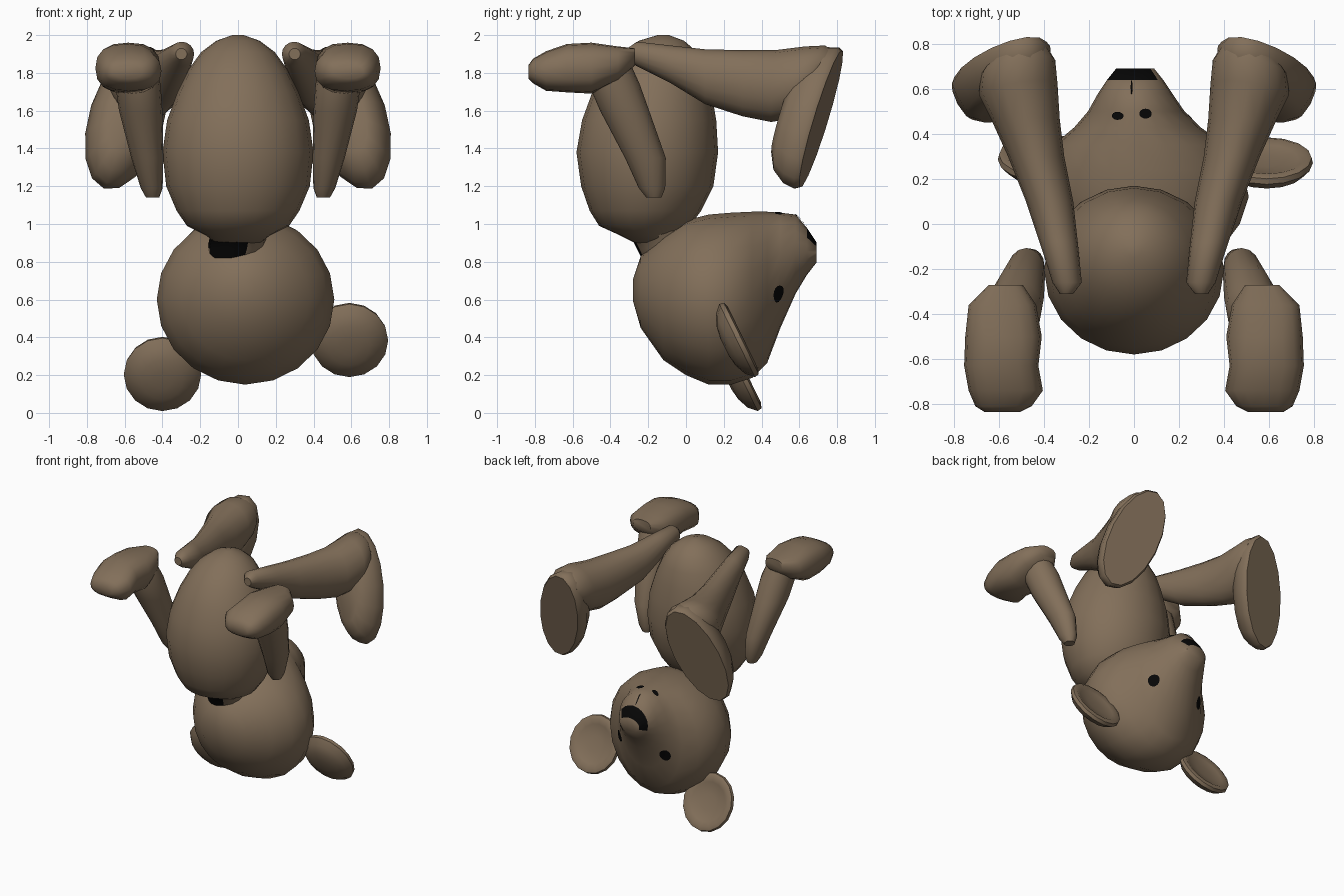
import bpy, bmesh, math
from mathutils import Vector, Matrix
from mathutils.bvhtree import BVHTree


def material(name, rgb):
    m = bpy.data.materials.new(name)
    m.diffuse_color = (*rgb, 1)
    return m


BROWN = material("brown_fur", (0.225, 0.16, 0.102))
BLACK = material("black_trim", (0.002, 0.002, 0.002))


def finish(name, bm, black_rule=None, mats=(BROWN, BLACK)):
    bmesh.ops.recalc_face_normals(bm, faces=bm.faces)
    me = bpy.data.meshes.new(name)
    for m in mats:
        me.materials.append(m)
    if black_rule:
        for f in bm.faces:
            f.material_index = int(black_rule(f.calc_center_median()))
    bm.to_mesh(me)
    bm.free()
    ob = bpy.data.objects.new(name, me)
    bpy.context.collection.objects.link(ob)
    bpy.context.view_layer.objects.active = ob
    ob.select_set(True)
    bpy.ops.object.shade_smooth_by_angle(angle=math.radians(50))
    ob.select_set(False)
    return ob


def loft(name, rings, axis="z", sides=16, matrix=None, black_rule=None, warp=None, power=2):
    """Skin (super)elliptical rings: (position on axis, centre a, centre b, half a, half b)."""
    bm = bmesh.new()
    loops = []
    for t, ca, cb, ha, hb in rings:
        loop = []
        for i in range(sides):
            q = 2 * math.pi * i / sides
            u, w = (math.copysign(abs(k) ** (2 / power), k) for k in (math.cos(q), math.sin(q)))
            a, b = ca + ha * u, cb + hb * w
            loop.append(bm.verts.new((a, b, t) if axis == "z" else (a, t, b)))
        loops.append(loop)
    for lo, hi in zip(loops, loops[1:]):
        for i in range(sides):
            j = (i + 1) % sides
            bm.faces.new((lo[i], lo[j], hi[j], hi[i]))
    bm.faces.new(loops[0])
    bm.faces.new(loops[-1])
    if warp:
        for v in bm.verts:
            warp(v.co)
    if matrix:
        bm.transform(matrix)
    return finish(name, bm, black_rule)


# Egg-shaped body
loft("body", [(0.9, 0, -0.17, 0.12, 0.1), (0.94, 0, -0.2, 0.17, 0.15), (0.99, 0, -0.22, 0.27, 0.24),
              (1.07, 0, -0.215, 0.325, 0.295), (1.2, 0, -0.205, 0.38, 0.35),
              (1.38, 0, -0.205, 0.4, 0.375), (1.55, 0, -0.195, 0.375, 0.355),
              (1.7, 0, -0.18, 0.32, 0.315), (1.82, 0, -0.16, 0.26, 0.265),
              (1.91, 0, -0.14, 0.195, 0.2), (1.97, 0, -0.13, 0.115, 0.12),
              (2.0, 0, -0.12, 0.03, 0.03)], sides=20)

# Neck with a dark patch at the nape
loft("neck", [(0.82, -0.02, -0.09, 0.14, 0.145), (0.87, -0.01, -0.1, 0.15, 0.16),
              (0.93, 0, -0.13, 0.15, 0.16), (1.0, 0, -0.19, 0.2, 0.2)],
     black_rule=lambda c: c.z < 0.925 and c.y < -0.14 and c.x < 0.05)

# Head tapering into a snout, with the slightly rolled nose on the upper part of the tip
HEAD = [(-0.28, 0.04, 0.65, 0.05, 0.06), (-0.24, 0.04, 0.64, 0.19, 0.19),
        (-0.12, 0.04, 0.61, 0.34, 0.33), (0.0, 0.04, 0.61, 0.43, 0.41),
        (0.12, 0.04, 0.6, 0.47, 0.45), (0.24, 0.035, 0.605, 0.45, 0.455),
        (0.35, 0.025, 0.625, 0.385, 0.44), (0.43, 0.015, 0.665, 0.28, 0.4),
        (0.5, 0.01, 0.755, 0.215, 0.305), (0.58, 0.005, 0.84, 0.165, 0.21),
        (0.64, 0.005, 0.855, 0.125, 0.125), (0.69, 0.005, 0.85, 0.085, 0.055)]
head = loft("head", HEAD, "y", 20,
            black_rule=lambda c: 0.645 < c.y < 0.685 and c.z > 0.865 + 0.3 * c.x)

# Eyes and mouth marks: thin plates laid on the head surface
bm = bmesh.new()
bm.from_mesh(head.data)
surface = BVHTree.FromBMesh(bm)
bm.free()


def plate(name, centre, half, ray):
    ray = Vector(ray)
    p = bmesh.new()
    bmesh.ops.create_circle(p, cap_ends=True, segments=14, radius=1)
    bmesh.ops.poke(p, faces=p.faces)
    for v in p.verts:
        a, b = centre[0] + half[0] * v.co.x, centre[1] + half[1] * v.co.y
        start = Vector((a, 2, b)) if ray.y else Vector((a, b, 2))
        hit, normal, _, _ = surface.ray_cast(start, ray)
        v.co = hit + normal * 0.006
    ob = finish(name, p, mats=(BLACK,))
    if sum((f.normal.dot(ray) for f in ob.data.polygons)) > 0:
        ob.data.flip_normals()


plate("eye_right", (0.225, 0.63), (0.033, 0.045), (0, -1, 0))
plate("eye_left", (-0.17, 0.59), (0.033, 0.045), (0, -1, 0))
plate("mouth_corner_right", (0.05, 0.49), (0.028, 0.022), (0, 0, -1))
plate("mouth_corner_left", (-0.07, 0.48), (0.025, 0.018), (0, 0, -1))
plate("mouth_line", (-0.01, 0.605), (0.004, 0.03), (0, 0, -1))


# Rounded disc ears leaning with the face, dished in front
def ear(name, centre):
    tilt = Matrix.Translation(centre) @ Matrix.Rotation(math.radians(-64), 4, "X")
    loft(name, [(-0.08, 0, 0, 0.05, 0.05), (-0.07, 0, 0, 0.11, 0.115), (-0.045, 0, 0, 0.17, 0.175),
                (-0.005, 0, 0, 0.205, 0.215), (0.02, 0, 0, 0.2, 0.21), (0.03, 0, 0, 0.175, 0.18),
                (0.015, 0, 0, 0.14, 0.145), (0.005, 0, 0, 0.06, 0.06)], matrix=tilt)


ear("ear_right", (0.59, 0.275, 0.385))
ear("ear_left", (-0.4, 0.29, 0.205))

# Foot frame centred on the sole: sole normal, long axis and width axis
N = Vector((0.2, 0.95, -0.24)).normalized()
L = Vector((0.3, -0.3, -0.93))
L = (L - N * L.dot(N)).normalized()
W = L.cross(N)
FOOT = Matrix.Translation((0.595, 0.715, 1.555)) @ Matrix((W, L, N)).transposed().to_4x4()


def ankle_warp(co):
    """Turn the leg's end to lie parallel with the sole."""
    t = min(max((co.y - 0.4) / 0.3, 0), 1)
    co.y += t * (0.24 * (co.z - 1.78) - 0.2 * (co.x - 0.55))


for side, s in (("right", 1), ("left", -1)):
    flip = Matrix.Diagonal((s, 1, 1, 1))
    # Leg reaching out from the hip and widening into the heel
    loft("leg_" + side, [(-0.31, 0.3, 1.9, 0.03, 0.03), (-0.26, 0.297, 1.9, 0.065, 0.065),
                         (-0.08, 0.335, 1.845, 0.085, 0.1), (0.1, 0.375, 1.78, 0.105, 0.145),
                         (0.3, 0.435, 1.745, 0.125, 0.175), (0.46, 0.48, 1.73, 0.15, 0.19),
                         (0.6, 0.515, 1.75, 0.175, 0.19), (0.69, 0.515, 1.78, 0.165, 0.165),
                         (0.74, 0.51, 1.79, 0.13, 0.13)], "y", matrix=flip, warp=ankle_warp)
    # Foot with a flat sole
    loft("foot_" + side, [(-0.2, 0.01, 0.0, 0.1, 0.25), (-0.16, 0.01, 0, 0.155, 0.34),
                          (-0.09, 0, 0, 0.19, 0.395), (-0.025, 0, 0, 0.2, 0.41),
                          (0, 0, 0, 0.185, 0.395)], matrix=flip @ FOOT)
    # Arm rising from the shoulder
    loft("arm_" + side, [(1.14, 0.452, -0.17, 0.035, 0.04), (1.19, 0.457, -0.18, 0.058, 0.07),
                         (1.35, 0.48, -0.215, 0.085, 0.108), (1.6, 0.515, -0.325, 0.115, 0.13),
                         (1.74, 0.53, -0.38, 0.12, 0.135), (1.84, 0.55, -0.41, 0.11, 0.12)],
         matrix=flip)
    # Paw with a flattened palm
    loft("paw_" + side, [(-0.27, 0.57, 1.885, 0.075, 0.045), (-0.36, 0.585, 1.85, 0.15, 0.09),
                         (-0.5, 0.58, 1.825, 0.17, 0.135), (-0.63, 0.59, 1.825, 0.165, 0.128),
                         (-0.74, 0.57, 1.81, 0.165, 0.105), (-0.81, 0.58, 1.81, 0.125, 0.065),
                         (-0.835, 0.585, 1.805, 0.08, 0.035)], "y", matrix=flip, power=2.5)
